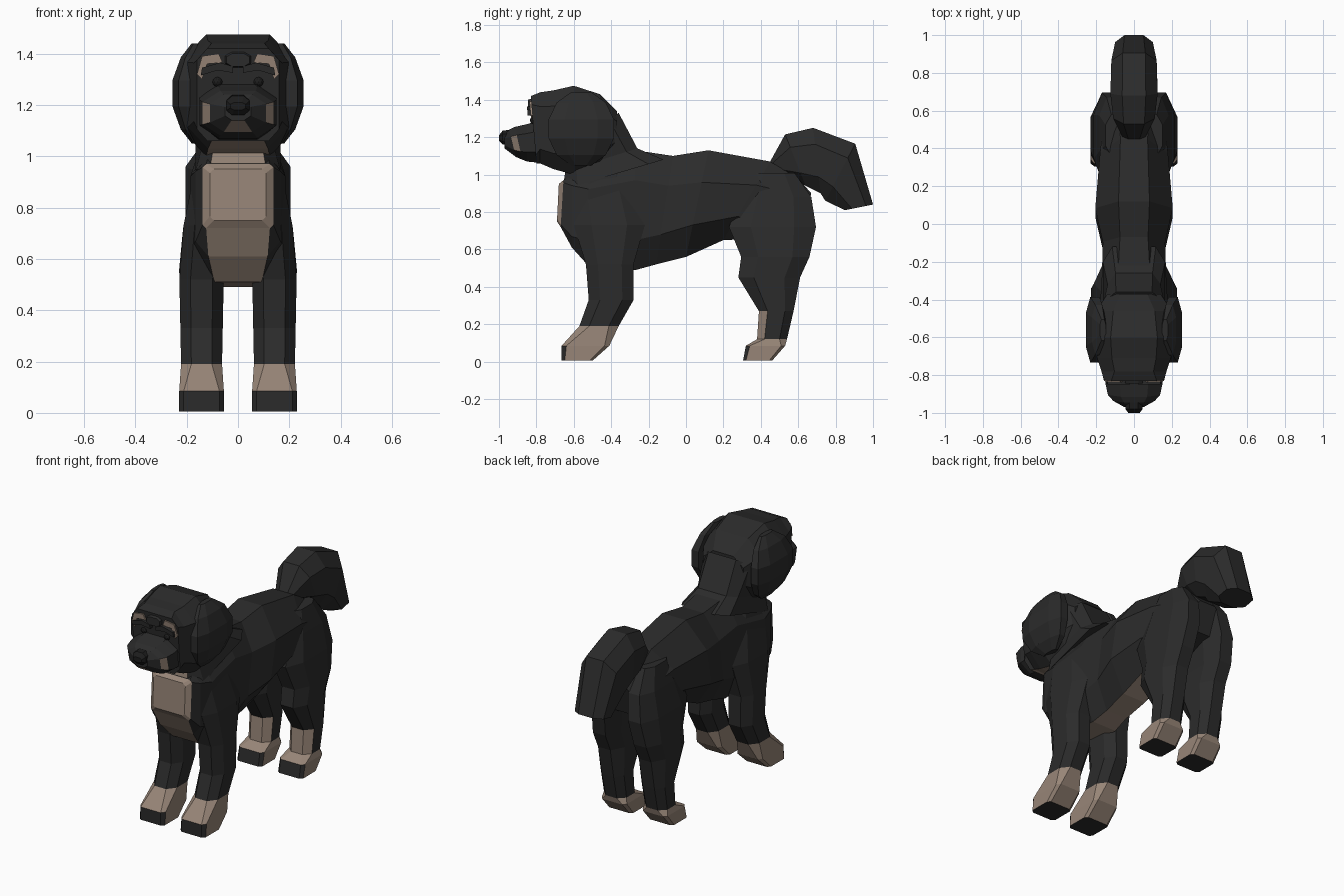
import bpy
import bmesh
from math import sin, cos, pi

if "Cube" in bpy.data.objects:
    bpy.data.objects.remove(bpy.data.objects["Cube"], do_unlink=True)


def make_material(name, color):
    material = bpy.data.materials.new(name)
    material.use_nodes = True
    material.diffuse_color = (*color, 1)
    shader = material.node_tree.nodes["Principled BSDF"]
    shader.inputs["Base Color"].default_value = (*color, 1)
    return material


MATERIALS = [
    make_material("dark coat", (.024, .024, .024)),
    make_material("tan fur", (.31, .235, .185)),
    make_material("black nose", (.012, .012, .012)),
]
DARK, TAN, BLACK = range(len(MATERIALS))
# Strips around a ring, counted from its low or front edge
FIRST, CHAMFER_LEFT, LEFT, RIGHT, CHAMFER_RIGHT = 0, 1, 2, 6, 7


def finish(name, bm):
    bmesh.ops.recalc_face_normals(bm, faces=bm.faces)
    mesh = bpy.data.meshes.new(name)
    bm.to_mesh(mesh)
    bm.free()
    for material in MATERIALS:
        mesh.materials.append(material)
    bpy.context.collection.objects.link(bpy.data.objects.new(name, mesh))


def ring(low, high, width, flat=.5, centre=0):
    """Chamfered cross-section between two (y, z) points."""
    cut = (1 - flat) / 2
    quarter = [(flat, 0), (1, cut), (1, 1 - cut), (flat, 1)]
    outline = [(-flat, 0)] + quarter + [(-u, v) for u, v in reversed(quarter[1:])]
    return [(centre + u * width,
             low[0] + v * (high[0] - low[0]),
             low[1] + v * (high[1] - low[1])) for u, v in outline]


def upright(y, low, high, width, flat=.5):
    return ring((y, low), (y, high), width, flat)


def all_dark(segment, strip):
    return DARK


def all_black(segment, strip):
    return BLACK


def loft(name, sections, paint=all_dark):
    """Skin the rings; paint gives the colour, with strip None on the first cap."""
    bm = bmesh.new()
    rings = [[bm.verts.new(point) for point in section] for section in sections]
    for segment, (a, b) in enumerate(zip(rings, rings[1:])):
        for i in range(len(a)):
            j = (i + 1) % len(a)
            face = bm.faces.new((a[i], a[j], b[j], b[i]))
            face.material_index = paint(segment, i)
    bm.faces.new(rings[0]).material_index = paint(0, None)
    bm.faces.new(rings[-1]).material_index = paint(len(rings), LEFT)
    finish(name, bm)


# Trunk with tan chest and belly
def trunk_paint(segment, strip):
    belly = strip == FIRST and segment < 7
    return TAN if segment == 0 or belly else DARK


loft("trunk", [
    ring((-.69, .75), (-.68, .95), .11, flat=.85),
    ring((-.67, .72), (-.655, .97), .138, flat=.9),
    upright(-.61, .61, 1, .165, flat=.7),
    upright(-.52, .51, 1.06, .185),
    upright(-.27, .49, 1.13, .17),
    ring((-.16, .52), (-.07, 1.1), .165, flat=.45),
    ring((0, .56), (.12, 1.13), .205, flat=.4),
    ring((.2, .65), (.45, 1.07), .18, flat=.4),
    ring((.45, .66), (.6, .98), .16),
    ring((.62, .72), (.67, .9), .11),
], trunk_paint)


# Neck, head and jaw with tan throat, chin and cheek marks
def throat_paint(segment, strip):
    return TAN if strip == FIRST else DARK


def muzzle_paint(segment, strip):
    chin = segment == 3 and strip == FIRST
    cheek = segment == 2 and strip in (LEFT, RIGHT)
    return TAN if chin or cheek else DARK


loft("neck", [
    ring((-.66, .92), (-.12, 1.08), .165, flat=.7),
    ring((-.645, 1.02), (-.26, 1.14), .14, flat=.7),
    ring((-.62, 1.15), (-.36, 1.33), .16, flat=.6),
], throat_paint)

BROW_BOTTOM, BROW_TOP = (-.8, 1.06), (-.83, 1.42)
loft("head", [
    upright(-.37, 1.12, 1.34, .14),
    upright(-.46, 1.04, 1.43, .2, flat=.55),
    upright(-.6, 1, 1.475, .225, flat=.55),
    upright(-.71, 1.03, 1.45, .195, flat=.6),
    upright(-.78, 1.06, 1.44, .172, flat=.6),
    ring(BROW_BOTTOM, BROW_TOP, .16, flat=.75),
], throat_paint)
loft("muzzle", [
    upright(-.75, 1.06, 1.3, .15),
    upright(-.85, 1.07, 1.27, .15),
    ring((-.875, 1.08), (-.915, 1.255), .138),
    ring((-.91, 1.095), (-.945, 1.24), .11),
    upright(-.97, 1.14, 1.21, .05),
], muzzle_paint)
loft("nose", [
    upright(-.94, 1.16, 1.24, .045),
    upright(-.98, 1.16, 1.235, .045),
    upright(-1, 1.18, 1.21, .03),
], all_black)
loft("forehead_bump", [
    upright(-.79, 1.34, 1.42, .06),
    upright(-.845, 1.35, 1.4, .045),
])

# Bushy tail
loft("tail", [
    ring((.48, 1.02), (.45, 1.07), .06),
    ring((.64, .94), (.53, 1.215), .11),
    ring((.72, .9), (.68, 1.25), .125),
    ring((.745, .86), (.905, 1.165), .12),
    ring((.85, .81), (1, .84), .1),
])


# Legs with tan paws, dark toes and soles
def front_paint(segment, strip):
    toe = segment == 0 and strip in (None, FIRST, CHAMFER_LEFT, CHAMFER_RIGHT)
    return TAN if segment < 2 and not toe else DARK


def hind_paint(segment, strip):
    shin = segment == 2 and strip in (FIRST, CHAMFER_LEFT, CHAMFER_RIGHT)
    return TAN if shin else front_paint(segment, strip)


def leg(name, side, profile, paint):
    """Profile rows are (height, front, back); the thigh leans inwards."""
    sections = []
    for z, front, back in profile:
        paw, thigh = z < .1, max(0, z - .6)
        sections.append(ring((front, z), (back, z),
                             width=.087 if paw else .076 + .02 * z - .2 * thigh ** 2,
                             flat=.8 if paw else .5,
                             centre=side * (.142 - .13 * thigh)))
    loft(name, sections, paint)


FRONT_LEG = [(.005, -.665, -.5), (.085, -.665, -.41), (.19, -.57, -.36),
             (.33, -.52, -.28), (.52, -.535, -.28), (.73, -.6, -.22),
             (.92, -.62, -.27), (1.02, -.55, -.32)]
HIND_LEG = [(.005, .305, .46), (.085, .32, .53), (.12, .38, .54),
            (.27, .39, .575), (.45, .28, .61), (.56, .295, .66),
            (.72, .23, .695), (.88, .29, .67), (1.01, .36, .58)]


# Floppy lobe-shaped ear, curling in at the tip and flush with the crown
def ear(name, side, steps=5):
    sections = []
    for i in range(steps + 1):
        angle = pi * (.1 + .8 * i / steps)
        z = 1.245 - .205 * cos(angle)
        reach = .18 * sin(angle)
        centre = .21 - .05 * cos(angle) ** 2
        sections.append(ring((-.56 - reach, z), (-.56 + reach, z),
                             .05 * sin(angle), centre=side * centre))
    loft(name, sections)


# Prism standing on the sloping front of the head
def face_plate(name, side, outline, depth, color):
    def on_face(x, z, lift):
        slope = (BROW_TOP[0] - BROW_BOTTOM[0]) / (BROW_TOP[1] - BROW_BOTTOM[1])
        return (side * x, BROW_BOTTOM[0] + slope * (z - BROW_BOTTOM[1]) - lift, z)

    loft(name, [[on_face(x, z, lift) for x, z in outline] for lift in (0, depth)],
         lambda segment, strip: color)


EYEBROW = [(.06, 1.365), (.12, 1.36), (.14, 1.3), (.16, 1.32), (.14, 1.39), (.075, 1.4)]
RIDGE = [(.02, 1.325), (.08, 1.335), (.145, 1.315), (.14, 1.345), (.07, 1.365), (.02, 1.35)]

for side, label in ((1, "left"), (-1, "right")):
    leg(label + "_front_leg", side, FRONT_LEG, front_paint)
    leg(label + "_hind_leg", side, HIND_LEG, hind_paint)
    ear(label + "_ear", side)
    face_plate(label + "_eyebrow_mark", side, EYEBROW, .009, TAN)
    face_plate(label + "_brow_ridge", side, RIDGE, .025, DARK)
    # Eye
    bpy.ops.mesh.primitive_ico_sphere_add(subdivisions=2, radius=.02,
                                          location=(side * .08, -.815, 1.29))
    eye = bpy.context.object
    eye.name = label + "_eye"
    eye.data.materials.append(MATERIALS[BLACK])
